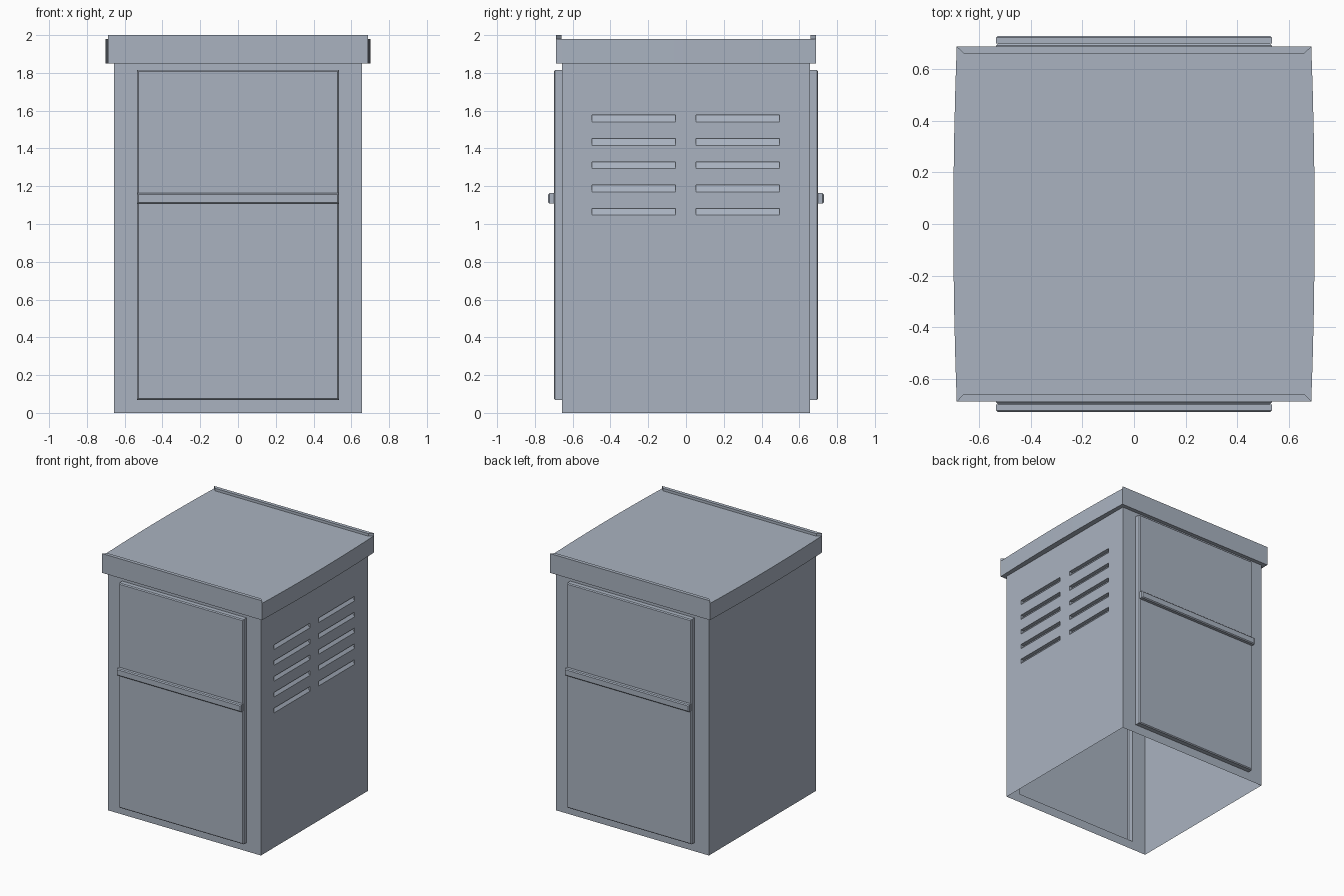
import bpy, bmesh
from mathutils import Vector

if "Cube" in bpy.data.objects:
    bpy.data.objects.remove(bpy.data.objects["Cube"])

mat = bpy.data.materials.new("blue_grey_metal")
mat.diffuse_color = (0.40, 0.45, 0.53, 1)
mat.use_nodes = True
mat.node_tree.nodes["Principled BSDF"].inputs["Base Color"].default_value = mat.diffuse_color

B = 0.657          # half width of body
TOP = 1.85         # top of body / bottom of lid skirt
L = 0.688          # half width of lid
DX, DZ0, DZ1 = 0.535, 0.068, 1.815   # door opening


def finish(bm, name):
    me = bpy.data.meshes.new(name)
    bm.to_mesh(me)
    bm.free()
    ob = bpy.data.objects.new(name, me)
    bpy.context.collection.objects.link(ob)
    me.materials.append(mat)
    return ob


def face(bm, pts, out):
    """Add a face whose normal agrees with the given outward direction."""
    f = bm.faces.new([bm.verts.new(p) for p in pts])
    f.normal_update()
    if f.normal.dot(Vector(out)) < 0:
        f.normal_flip()
    return f


def panel(bm, us, vs, place, out, hole=lambda i, j: False):
    """Sheet of rectangles on a grid, leaving out the hole cells."""
    for i in range(len(us) - 1):
        for j in range(len(vs) - 1):
            if not hole(i, j):
                q = [(us[i], vs[j]), (us[i + 1], vs[j]),
                     (us[i + 1], vs[j + 1]), (us[i], vs[j + 1])]
                face(bm, [place(u, v) for u, v in q], out)


# Body: thin sheet walls, open at the bottom
bm = bmesh.new()
for s in (-1, 1):
    panel(bm, [-B, -DX, DX, B], [0, DZ0, DZ1, TOP],
          lambda u, v: (u, s * B, v), (0, s, 0), lambda i, j: i == 1 and j == 1)
panel(bm, [-B, B], [0, TOP], lambda u, v: (-B, u, v), (-1, 0, 0))

# Right wall with two columns of louvre slots
ys = [-B, -0.498, -0.055, 0.052, 0.495, B]
zs = [0]
for k in range(5):
    t = 1.083 + 0.1232 * k
    zs += [t - 0.036, t]
zs.append(TOP)
slot = lambda i, j: i in (1, 3) and j % 2 == 1
panel(bm, ys, zs, lambda u, v: (B, u, v), (1, 0, 0), slot)
D = B - 0.03
for i in (1, 3):
    for j in range(1, 11, 2):
        a, b, c, d = ys[i], ys[i + 1], zs[j], zs[j + 1]
        face(bm, [(B, a, c), (B, b, c), (D, b, d), (D, a, d)], (1, 0, 1))
        face(bm, [(B, a, d), (B, b, d), (D, b, d), (D, a, d)], (0, 0, -1))
        face(bm, [(B, a, c), (B, a, d), (D, a, d)], (0, 1, 0))
        face(bm, [(B, b, c), (B, b, d), (D, b, d)], (0, -1, 0))
bmesh.ops.remove_doubles(bm, verts=bm.verts, dist=1e-5)
finish(bm, "body")


def raised_plate(name, s, y0, y1, z0, z1, bev):
    """Bevelled plate standing out from the wall, open at its back."""
    bm = bmesh.new()
    bmesh.ops.create_cube(bm, size=1)
    for v in bm.verts:
        v.co = (v.co.x * 2 * DX, y1 if v.co.y > 0 else y0,
                z1 if v.co.z > 0 else z0)
    back = [f for f in bm.faces if f.calc_center_median().y < y0 + 1e-5]
    bmesh.ops.delete(bm, geom=back, context='FACES')
    es = [e for e in bm.edges if all(v.co.y > y1 - 1e-5 for v in e.verts)]
    bmesh.ops.bevel(bm, geom=es, offset=bev, segments=1, affect='EDGES')
    if s < 0:
        for v in bm.verts:
            v.co.y *= -1
        bmesh.ops.reverse_faces(bm, faces=bm.faces)
    finish(bm, name)


# Doors and their full width handle bars, front and back
for s, side in ((-1, "front"), (1, "back")):
    raised_plate(side + "_door", s, B, 0.70, DZ0, DZ1, 0.007)
    raised_plate(side + "_handle_bar", s, 0.70, 0.73, 1.108, 1.163, 0.007)

# Lid: slightly bulged sides, flat top, front and back rims
bm = bmesh.new()
N, H = 8, 1.98
edge = []
for k in range(N + 1):
    t = -1 + 2 * k / N
    edge.append((L + 0.013 * (1 - t * t), t * L))
outline = edge + [(-x, -y) for x, y in edge]
face(bm, [(x, y, H) for x, y in outline], (0, 0, 1))
for (x0, y0), (x1, y1) in zip(outline, outline[1:] + outline[:1]):
    face(bm, [(x0, y0, TOP), (x1, y1, TOP), (x1, y1, H), (x0, y0, H)],
         (y1 - y0, x0 - x1, 0))
# underside of the overhang
for s in (-1, 1):
    face(bm, [(s * x, y, TOP) for x, y in edge] +
         [(s * B, B, TOP), (s * B, -B, TOP)], (0, 0, -1))
    face(bm, [(-L, s * L, TOP), (L, s * L, TOP), (B, s * B, TOP),
              (-B, s * B, TOP)], (0, 0, -1))
bmesh.ops.remove_doubles(bm, verts=bm.verts, dist=1e-5)
lid = finish(bm, "lid")

for s, side in ((-1, "front"), (1, "back")):
    bm = bmesh.new()
    base = [(-L, s * L), (L, s * L), (0.66, s * 0.66), (-0.66, s * 0.66)]
    face(bm, [(x, y, 2.0) for x, y in base], (0, 0, 1))
    for (x0, y0), (x1, y1) in zip(base, base[1:] + base[:1]):
        mid = Vector(((x0 + x1) / 2, (y0 + y1) / 2 - s * 0.674, 0))
        face(bm, [(x0, y0, H), (x1, y1, H), (x1, y1, 2), (x0, y0, 2)], mid)
    bmesh.ops.remove_doubles(bm, verts=bm.verts, dist=1e-5)
    finish(bm, side + "_lid_rim")

# Smooth the curved lid sides only
for f in lid.data.polygons:
    f.use_smooth = abs(f.normal.x) > 0.9
